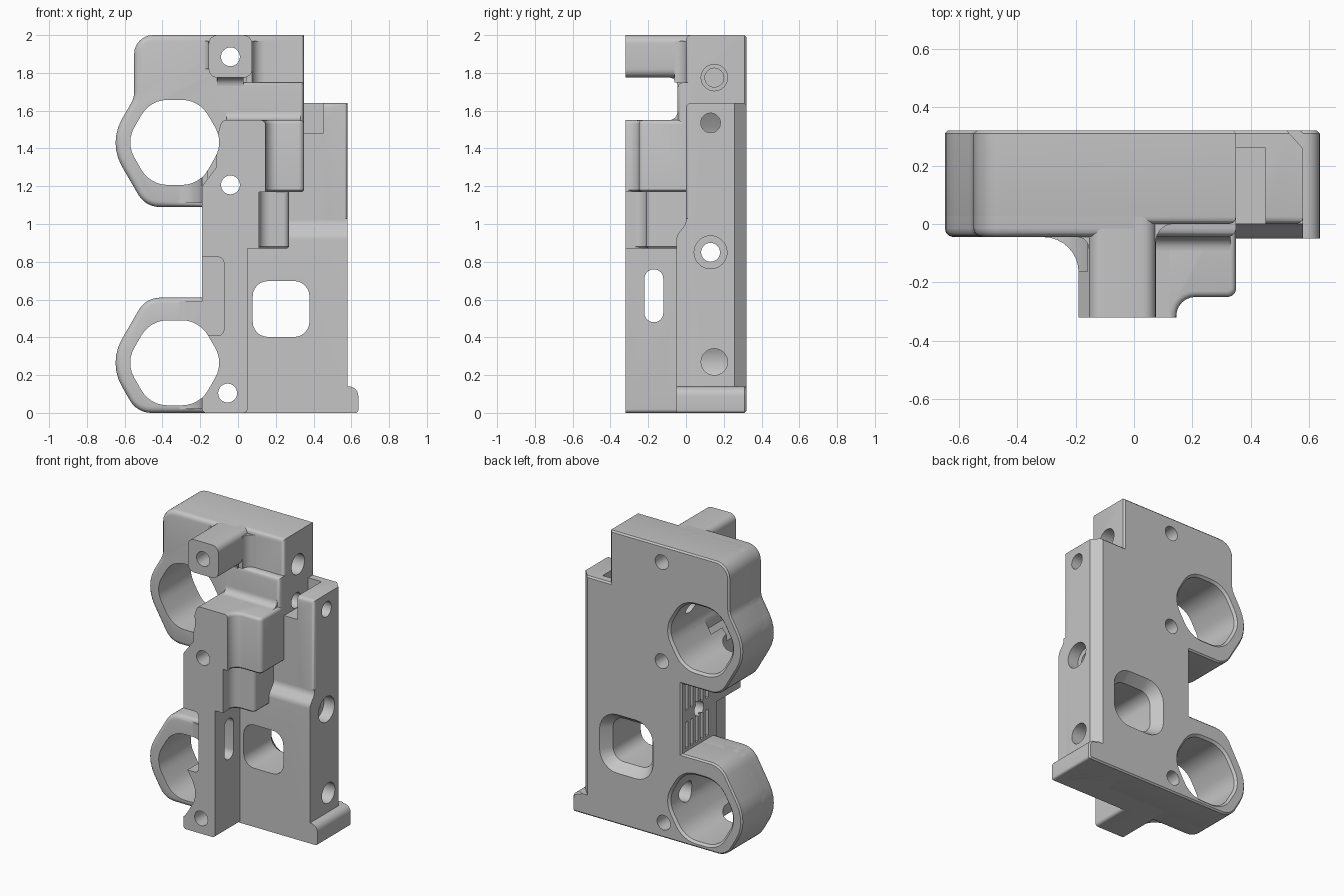
import bpy, bmesh, math
from mathutils import Vector

if "Cube" in bpy.data.objects:
    bpy.data.objects.remove(bpy.data.objects["Cube"], do_unlink=True)

grey = bpy.data.materials.new("plain grey")
grey.use_nodes = True
grey.diffuse_color = (0.56, 0.56, 0.56, 1)
grey.node_tree.nodes["Principled BSDF"].inputs["Base Color"].default_value = (0.56, 0.56, 0.56, 1)

FRONT, FACE, PAD, BACK = -0.32, 0.0, -0.045, 0.32
EDGE = (0.01, 0.01)


def rounded(corners, steps=6):
    """Outline from (u, v, radius) corners, each filleted by an arc."""
    pts = [Vector(c[:2]) for c in corners]
    out = []
    for i, c in enumerate(corners):
        p, r = pts[i], (c[2] if len(c) > 2 else 0)
        if not r:
            out.append(p)
            continue
        a = (pts[i - 1] - p).normalized()
        b = (pts[(i + 1) % len(pts)] - p).normalized()
        half = a.angle(b) / 2
        centre = p + (a + b).normalized() * r / math.sin(half)
        start = p + a * r / math.tan(half) - centre
        end = p + b * r / math.tan(half) - centre
        sweep = math.atan2(start.x * end.y - start.y * end.x, start.dot(end))
        for k in range(steps + 1):
            t = sweep * k / steps
            out.append(centre + Vector((start.x * math.cos(t) - start.y * math.sin(t),
                                        start.x * math.sin(t) + start.y * math.cos(t))))
    return out


def inset(outline, d):
    """Move a counter-clockwise outline inward by d, mitring the corners."""
    out = []
    for i, p in enumerate(outline):
        e = (p - outline[i - 1]).normalized()
        f = (outline[(i + 1) % len(outline)] - p).normalized()
        n, m = Vector((-e.y, e.x)), Vector((-f.y, f.x))
        out.append(p + (n + m) * d / (1 + n.dot(m)))
    return out


def prism(name, axis, outline, a, b, soft=0, end=None):
    """Extrude an outline from a to b; soft rounds the first rim, end = (depth, inset) slopes the last."""
    place = {"x": lambda u, v, d: (d, u, v), "y": lambda u, v, d: (u, d, v),
             "z": lambda u, v, d: (u, v, d)}[axis]
    area = sum(outline[i - 1].x * p.y - outline[i - 1].y * p.x for i, p in enumerate(outline))
    if area < 0:
        outline = outline[::-1]
    s = 1 if b > a else -1
    levels = [(a, 0)]
    if soft:
        levels = [(a + s * soft * (1 - math.cos(t)), soft * (1 - math.sin(t)))
                  for t in (math.pi / 6 * k for k in range(4))]
    levels += [(b - s * end[0], 0), (b, end[1])] if end else [(b, 0)]
    bm = bmesh.new()
    rings = [[bm.verts.new(place(p.x, p.y, depth)) for p in inset(outline, d)]
             for depth, d in levels]
    for near, far in zip(rings, rings[1:]):
        for i in range(len(near)):
            bm.faces.new((near[i - 1], near[i], far[i], far[i - 1]))
    bm.faces.new(rings[0])
    bm.faces.new(rings[-1])
    bmesh.ops.recalc_face_normals(bm, faces=bm.faces)
    mesh = bpy.data.meshes.new(name)
    bm.to_mesh(mesh)
    bm.free()
    mesh.materials.append(grey)
    ob = bpy.data.objects.new(name, mesh)
    bpy.context.collection.objects.link(ob)
    return ob


def rect(u0, u1, v0, v1, r=0):
    return rounded([(u0, v0, r), (u1, v0, r), (u1, v1, r), (u0, v1, r)])


def circle(u, v, r, n=32):
    return [Vector((u + r * math.cos(math.tau * k / n), v + r * math.sin(math.tau * k / n)))
            for k in range(n)]


def cove(u, v, r, su, sv):
    """Concave fillet section in the corner (u, v), spreading toward su and sv."""
    arc = [Vector((u + su * r * (1 - math.sin(t)), v + sv * r * (1 - math.cos(t))))
           for t in (math.pi / 2 * k / 8 for k in range(9))]
    return [Vector((u - su * 0.03, v + sv * r)), Vector((u - su * 0.03, v - sv * 0.03)),
            Vector((u + su * r, v - sv * 0.03))] + arc


# Left edge shared by the plate and its raised pad, from bottom to top
left_edge = [(-0.534, 0, 0.13), (-0.687, 0.265, 0.25), (-0.488, 0.61, 0.13), (-0.19, 0.61),
             (-0.19, 1.09), (-0.49, 1.09, 0.13), (-0.687, 1.43, 0.25), (-0.55, 1.667, 0.12),
             (-0.55, 2, 0.1)]

parts = [
    # Main plate
    prism("main_plate", "y", rounded(
        left_edge + [(0.35, 2), (0.35, 1.64), (0.58, 1.64), (0.58, 0)]), FACE, BACK, 0.025, EDGE),
    # Raised front pads and foot
    prism("left_pad", "y", rounded(left_edge + [
        (0, 2), (0, 1.75), (0.35, 1.75), (0.35, 1.2), (0, 1.2), (0, 0)]), PAD, 0.1, 0.03),
    prism("lower_pad", "x", rounded([
        (0.1, 0), (-0.05, 0), (-0.05, 0.94, 0.06), (0, 1.0, 0.06), (0, 1.03), (0.1, 1.03)]),
        -0.05, 0.58),
    prism("foot_lip", "y", rounded([
        (0.3, 0), (0.637, 0, 0.015), (0.637, 0.14, 0.05), (0.3, 0.14)]), -0.05, BACK, 0, EDGE),
    # Front column and its two steps
    prism("front_column", "y", rounded([
        (-0.19, 0, 0.02), (0.05, 0, 0.02), (0.05, 0.87), (0.11, 0.87), (0.11, 1.17), (0.145, 1.17),
        (0.145, 1.55, 0.025), (-0.085, 1.55, 0.03), (-0.115, 1.45), (-0.115, 1.3), (-0.19, 1.2)]),
        FRONT, 0.1),
    prism("upper_step", "z", rounded([
        (0.1, 0.1), (0.1, -0.318), (0.145, -0.318), (0.145, -0.25, 0.065),
        (0.35, -0.25, 0.03), (0.35, 0.1)]), 1.55, 1.17, 0.02, EDGE),
    prism("lower_step", "z", rounded([
        (0.03, 0.1), (0.03, -0.28), (0.11, -0.28), (0.11, -0.21, 0.06),
        (0.27, -0.21, 0.03), (0.27, 0.1)]), 1.2, 0.87, 0, EDGE),
    # Top boss with fillets
    prism("top_boss", "y", rect(-0.155, 0.075, 1.775, 2.0, 0.045), FRONT, 0.1),
    prism("boss_right_fillet", "z", cove(0.075, FACE, 0.06, 1, -1), 1.75, 1.97),
    prism("boss_left_fillet", "z", cove(-0.155, PAD, 0.04, -1, -1), 1.82, 1.97),
    prism("boss_under_fillet", "x", cove(PAD, 1.775, 0.045, -1, -1), -0.11, 0.03),
    prism("column_top_fillet", "x", cove(PAD, 1.55, 0.045, -1, 1), -0.06, 0.33),
]
# Coves between the column and the ring lobes
for label, z0, z1 in (("lower", 0.02, 0.59), ("upper", 1.11, 1.3)):
    parts.append(prism(label + "_lobe_cove", "z", cove(-0.19, PAD, 0.12, -1, -1), z0, z1))

cuts = []
# Six-sided ring openings, chamfered at the back
for zc in (0.265, 1.432):
    hexagon = rounded([(-0.335 + 0.26 * math.cos(math.radians(60 * k)),
                        zc + 0.26 * math.sin(math.radians(60 * k)), 0.16) for k in range(6)])
    cuts.append(prism("ring_opening", "y", hexagon, -0.5, 0.335, 0, (0.03, -0.03)))

# Window, flared at the back
cuts.append(prism("window", "y", rect(0.078, 0.378, 0.402, 0.698, 0.08),
                  -0.5, 0.33, 0, (0.08, -0.06)))

# Screw holes from front to back
for x, z in ((-0.04, 1.885), (-0.04, 1.207), (-0.055, 0.105)):
    cuts.append(prism("screw_hole", "y", circle(x, z, 0.05), -0.5, 0.5))

# Cross holes from the side: y, z, radius, start and end
for y, z, r, x0, x1 in ((0.15, 1.775, 0.07, 0.25, 0.7), (0.15, 1.775, 0.05, 0, 0.7),
                        (0.13, 1.535, 0.052, -0.3, 0.7), (0.13, 0.85, 0.087, 0.5, 0.7),
                        (0.13, 0.85, 0.05, -0.4, 0.7), (0.15, 0.27, 0.07, -0.3, 0.7)):
    cuts.append(prism("cross_hole", "x", circle(y, z, r), x0, x1))

cuts += [
    prism("column_slot", "x", rect(-0.22, -0.12, 0.48, 0.76, 0.049), -0.4, 0.2),
    prism("column_pocket", "y", rect(-0.4, -0.075, 0.41, 0.825, 0.03), -0.5, -0.06),
    prism("shoulder_notch", "y", rect(0.35, 0.45, 1.48, 1.8), -0.2, 0.26),
    prism("back_chamfer", "z", rounded([(0.515, 0.33), (0.6, 0.33), (0.6, 0.235)]), 0.14, 1.8),
]
# Grip grooves in the recess between the lobes
for z0, z1 in ((0.63, 0.81), (0.89, 1.07)):
    for i in range(5):
        y = 0.03 + 0.055 * i
        cuts.append(prism("grip_groove", "x", rect(y, y + 0.028, z0, z1), -0.3, -0.17))

# Cut every opening through each part it meets
bpy.context.view_layer.update()
for part in parts:
    bpy.context.view_layer.objects.active = part
    for cut in cuts:
        if all(min(c[k] for c in cut.bound_box) < max(c[k] for c in part.bound_box) and
               max(c[k] for c in cut.bound_box) > min(c[k] for c in part.bound_box)
               for k in range(3)):
            mod = part.modifiers.new(cut.name, "BOOLEAN")
            mod.operation, mod.solver, mod.object = "DIFFERENCE", "EXACT", cut
            bpy.ops.object.modifier_apply(modifier=mod.name)
for cut in cuts:
    bpy.data.objects.remove(cut, do_unlink=True)

bpy.ops.object.select_all(action="DESELECT")
for part in parts:
    part.select_set(True)
bpy.ops.object.shade_smooth_by_angle(angle=math.radians(32))
